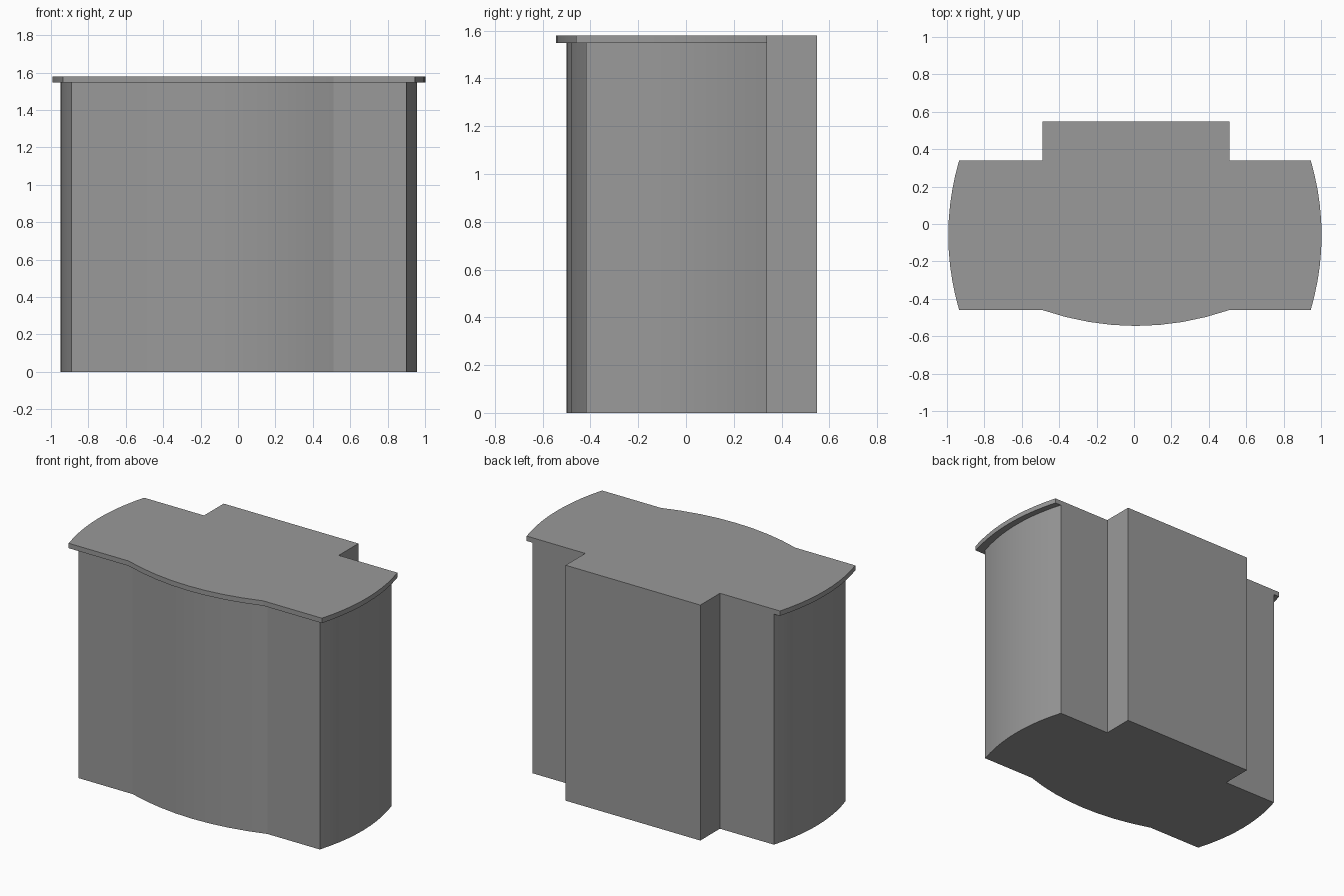
import bpy, bmesh, math
from mathutils import Vector

cube = bpy.data.objects.get("Cube")
if cube:
    bpy.data.objects.remove(cube, do_unlink=True)

BACK, BLOCK_BACK = 0.34, 0.548
BLOCK_L, BLOCK_R = -0.49, 0.51
BODY_TOP, TOP = 1.547, 1.58
CENTRE = 0.005
BODY_HALF = 0.895


def arc(a, b, bulge, steps):
    """Shallow curve from a to b, bulging to the right of travel."""
    a, b = Vector(a), Vector(b)
    d = (b - a).normalized()
    out = Vector((d.y, -d.x))
    return [a.lerp(b, t) + out * bulge * 4 * t * (1 - t)
            for t in (i / steps for i in range(steps + 1))]


def outline(half, front, bulge):
    """Plan shape: bowed front and sides, square block at the back."""
    left, right = CENTRE - half, CENTRE + half
    wall_l, wall_r = CENTRE - BODY_HALF, CENTRE + BODY_HALF
    pts = arc((BLOCK_L, front), (BLOCK_R, front), bulge, 8)
    pts += arc((right, front), (right, BACK), 0.058, 10)
    pts += [Vector(p) for p in (
        (wall_r, BACK), (BLOCK_R, BACK), (BLOCK_R, BLOCK_BACK),
        (BLOCK_L, BLOCK_BACK), (BLOCK_L, BACK), (wall_l, BACK))]
    pts += arc((left, BACK), (left, front), 0.058, 10)
    return pts


# Cabinet body and overhanging top as one closed shell
body = outline(BODY_HALF, -0.418, 0.083)
lid = outline(0.94, -0.46, 0.085)
levels = [(body, 0), (body, BODY_TOP), (lid, BODY_TOP), (lid, TOP)]

bm = bmesh.new()
rings = [[bm.verts.new((p.x, p.y, z)) for p in pts] for pts, z in levels]
for low, high in zip(rings, rings[1:]):
    for i in range(len(low)):
        j = (i + 1) % len(low)
        bm.faces.new((low[i], low[j], high[j], high[i]))
bm.faces.new(rings[0][::-1])
bm.faces.new(rings[-1])
bmesh.ops.remove_doubles(bm, verts=bm.verts[:], dist=0.0005)
bmesh.ops.dissolve_limit(bm, angle_limit=math.radians(0.5),
                         verts=bm.verts[:], edges=bm.edges[:])
bmesh.ops.recalc_face_normals(bm, faces=bm.faces[:])

mesh = bpy.data.meshes.new("cabinet_with_top")
bm.to_mesh(mesh)
bm.free()
cabinet = bpy.data.objects.new("cabinet_with_top", mesh)
bpy.context.collection.objects.link(cabinet)

# Single plain grey
grey = bpy.data.materials.new("plain_grey")
grey.use_nodes = True
colour = (0.32, 0.32, 0.32, 1)
grey.diffuse_color = colour
grey.node_tree.nodes["Principled BSDF"].inputs["Base Color"].default_value = colour
mesh.materials.append(grey)

bpy.ops.object.select_all(action="DESELECT")
cabinet.select_set(True)
bpy.context.view_layer.objects.active = cabinet
bpy.ops.object.shade_smooth_by_angle(angle=math.radians(8))
